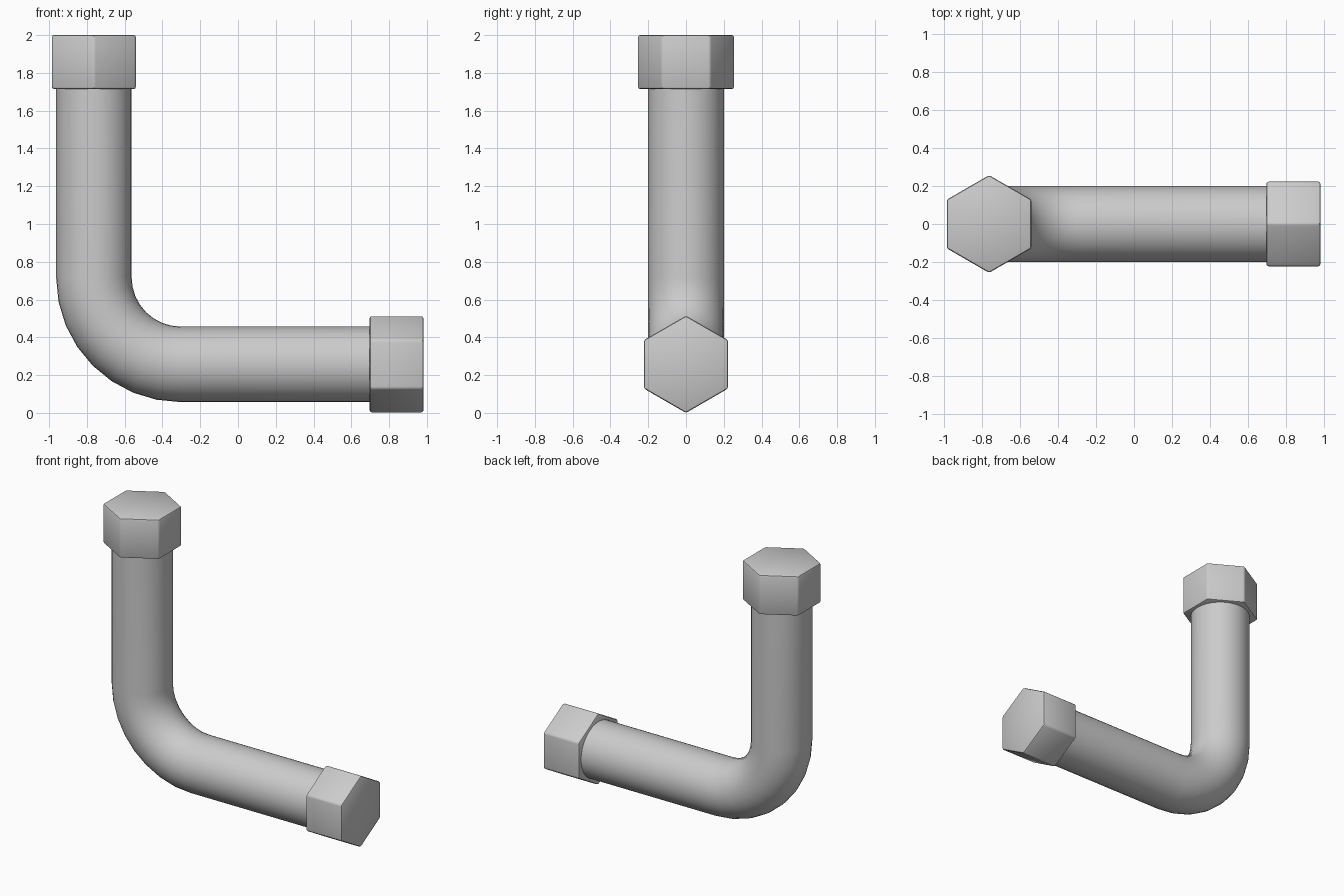
import bpy, bmesh, math
from mathutils import Vector, Matrix

cube = bpy.data.objects.get("Cube")
if cube:
    bpy.data.objects.remove(cube, do_unlink=True)

GREY = (0.6, 0.6, 0.6, 1)
metal = bpy.data.materials.new("grey metal")
metal.use_nodes = True
metal.diffuse_color = GREY
metal.node_tree.nodes["Principled BSDF"].inputs["Base Color"].default_value = GREY

PIPE_X, PIPE_Z, PIPE_R = -0.763, 0.257, 0.2
BEND_R, BEND_STEPS, SIDES = 0.46, 8, 32
NUT_R, NUT_LEN, TOP, END = 0.257, 0.285, 2.0, 0.982


def add_object(name, bm):
    bmesh.ops.recalc_face_normals(bm, faces=bm.faces)
    mesh = bpy.data.meshes.new(name)
    bm.to_mesh(mesh)
    bm.free()
    mesh.materials.append(metal)
    obj = bpy.data.objects.new(name, mesh)
    bpy.context.collection.objects.link(obj)
    return obj


def smooth(obj, degrees):
    bpy.ops.object.select_all(action='DESELECT')
    obj.select_set(True)
    bpy.context.view_layer.objects.active = obj
    bpy.ops.object.shade_smooth_by_angle(angle=math.radians(degrees))


# Bent pipe: rings swept down, round the quarter bend, then sideways
centre = Vector((PIPE_X + BEND_R, 0, PIPE_Z + BEND_R))
path = [(Vector((PIPE_X, 0, TOP - 0.1)), 0)]
for i in range(BEND_STEPS + 1):
    a = math.pi / 2 * i / BEND_STEPS
    path.append((centre - BEND_R * Vector((math.cos(a), 0, math.sin(a))), a))
path.append((Vector((END - 0.1, 0, PIPE_Z)), math.pi / 2))

bm = bmesh.new()
rings = []
for point, a in path:
    outward = Vector((math.cos(a), 0, math.sin(a)))
    ring = []
    for k in range(SIDES):
        t = math.tau * k / SIDES
        offset = outward * math.cos(t) + Vector((0, math.sin(t), 0))
        ring.append(bm.verts.new(point + offset * PIPE_R))
    rings.append(ring)
for r0, r1 in zip(rings, rings[1:]):
    for k in range(SIDES):
        n = (k + 1) % SIDES
        bm.faces.new((r0[k], r0[n], r1[n], r1[k]))
bm.faces.new(rings[0])
bm.faces.new(rings[-1])
smooth(add_object("bent_pipe", bm), 40)


# Hexagonal end nuts with softly rounded edges
def nut(name, location, tilt):
    bm = bmesh.new()
    turn = Matrix.Rotation(math.pi / 2, 4, 'Z')
    bmesh.ops.create_cone(bm, cap_ends=True, segments=6, radius1=NUT_R,
                          radius2=NUT_R, depth=NUT_LEN, matrix=turn)
    # Keep a corner pointing along y before tilting
    corner = max(bm.verts, key=lambda v: v.co.y).co
    fix = math.pi / 2 - math.atan2(corner.y, corner.x)
    bmesh.ops.rotate(bm, verts=bm.verts, matrix=Matrix.Rotation(fix, 3, 'Z'))
    bmesh.ops.bevel(bm, geom=bm.edges[:], offset=0.011, segments=2,
                    profile=0.5, affect='EDGES')
    bm.transform(Matrix.Translation(location) @ tilt)
    smooth(add_object(name, bm), 35)


nut("top_nut", Vector((PIPE_X, 0, TOP - NUT_LEN / 2)), Matrix.Identity(4))
# Axis along x with a corner pointing up
sideways = Matrix(((0, 0, 1, 0), (1, 0, 0, 0), (0, 1, 0, 0), (0, 0, 0, 1)))
nut("side_nut", Vector((END - NUT_LEN / 2, 0, PIPE_Z)), sideways)
